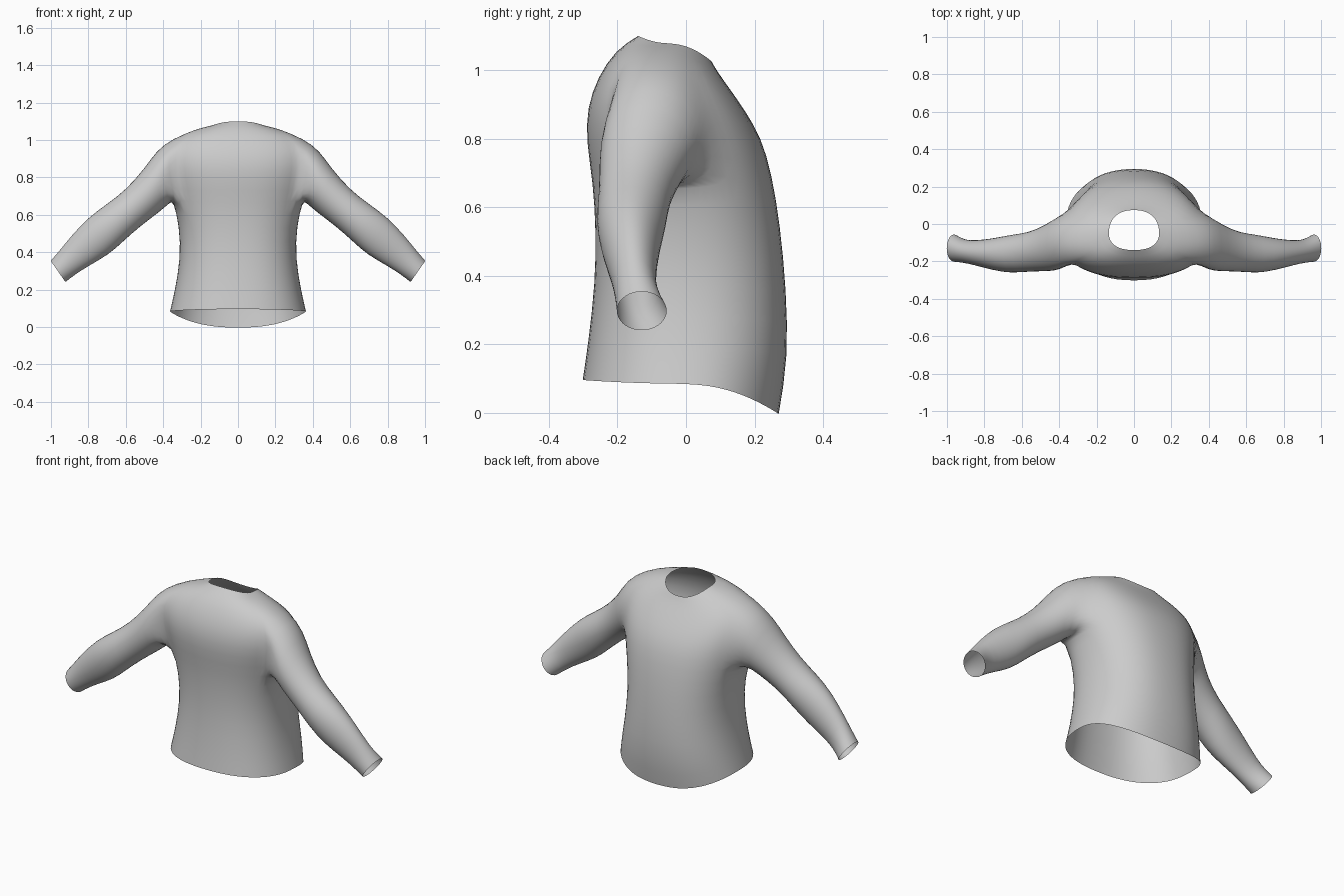
import bpy, bmesh, math
from mathutils import Vector

if "Cube" in bpy.data.objects:
    bpy.data.objects.remove(bpy.data.objects["Cube"])

SEG = 16          # half-ring segments, front centre to back centre
bm = bmesh.new()

# Torso sections: front (y, z), side (x, y, z), back (y, z)
torso = [
    ((-.303, .096), (.365, .00, .085), (.272, -.004)),
    ((-.287, .20), (.340, .00, .19), (.300, .16)),
    ((-.266, .38), (.308, -.01, .37), (.294, .36)),
    ((-.264, .53), (.315, -.02, .54), (.276, .55)),
    ((-.272, .67), (.348, -.04, .68), (.251, .70)),
    ((-.292, .79), (.380, -.07, .80), (.222, .80)),
    ((-.290, .89), (.395, -.09, .91), (.175, .88)),
    ((-.258, .98), (.355, -.10, 1.005), (.125, .95)),
    ((-.205, 1.06), (.225, -.09, 1.060), (.092, .995)),
    ((-.140, 1.10), (.135, -.05, 1.078), (.075, 1.025)),
]


def half_ring(front, side, back):
    ring = []
    for i in range(SEG + 1):
        t = math.pi * (i / SEG - .5)
        c, s = max(0, math.cos(t)) ** .85, abs(math.sin(t)) ** .88
        y, z = front if t < 0 else back
        ring.append(bm.verts.new((0 if i in (0, SEG) else side[0] * c,
                                  side[1] + (y - side[1]) * s,
                                  side[2] + (z - side[2]) * s ** 2)))
    return ring


# Torso skin with an armhole left open between rows 4 and 7
rings = [half_ring(*r) for r in torso]
mid, lo, hi = SEG // 2, 4, 7
a0, a1 = mid - 3, mid + 3
for r in range(len(rings) - 1):
    for i in range(SEG):
        if not (lo <= r < hi and a0 <= i < a1):
            bm.faces.new((rings[r][i], rings[r][i + 1], rings[r + 1][i + 1], rings[r + 1][i]))

# Armhole loop, starting at its top middle and running towards the back
loop = [rings[hi][i] for i in range(mid, a1)]
loop += [rings[r][a1] for r in range(hi, lo, -1)]
loop += [rings[lo][i] for i in range(a1, a0, -1)]
loop += [rings[r][a0] for r in range(lo, hi)]
loop += [rings[hi][i] for i in range(a0, mid)]

# Sleeve sections: top (x, z), bottom (x, z), y range
sleeve = [
    ((.435, .948), (.365, .660), (-.250, .045)),
    ((.50, .850), (.43, .605), (-.255, .000)),
    ((.60, .735), (.52, .540), (-.255, -.045)),
    ((.70, .660), (.615, .455), (-.265, -.055)),
    ((.80, .590), (.69, .385), (-.250, -.075)),
    ((.90, .480), (.80, .325), (-.220, -.088)),
    ((.95, .415), (.87, .280), (-.208, -.085)),
    ((1.002, .355), (.922, .240), (-.203, -.055)),
]
n = len(loop)
for top, bot, (y0, y1) in sleeve:
    t, b = Vector((top[0], 0, top[1])), Vector((bot[0], 0, bot[1]))
    centre = (t + b) / 2 + Vector((0, (y0 + y1) / 2, 0))
    ring = []
    for k in range(n):
        a = math.tau * k / n
        ring.append(bm.verts.new(centre + (t - b) / 2 * math.cos(a)
                                 + Vector((0, (y1 - y0) / 2 * math.sin(a), 0))))
    for k in range(n):
        j = (k + 1) % n
        bm.faces.new((loop[k], loop[j], ring[j], ring[k]))
    loop = ring

bmesh.ops.recalc_face_normals(bm, faces=bm.faces)
if sum(f.normal.dot(f.calc_center_median() - Vector((0, 0, .5))) for f in bm.faces) < 0:
    bmesh.ops.reverse_faces(bm, faces=bm.faces)
mesh = bpy.data.meshes.new("shirt")
bm.to_mesh(mesh)
bm.free()
shirt = bpy.data.objects.new("shirt", mesh)
bpy.context.collection.objects.link(shirt)

# Mirror to the other half, then round the surface
mirror = shirt.modifiers.new("mirror", 'MIRROR')
mirror.use_clip = True
sub = shirt.modifiers.new("smooth", 'SUBSURF')
sub.levels = sub.render_levels = 1
for p in mesh.polygons:
    p.use_smooth = True
